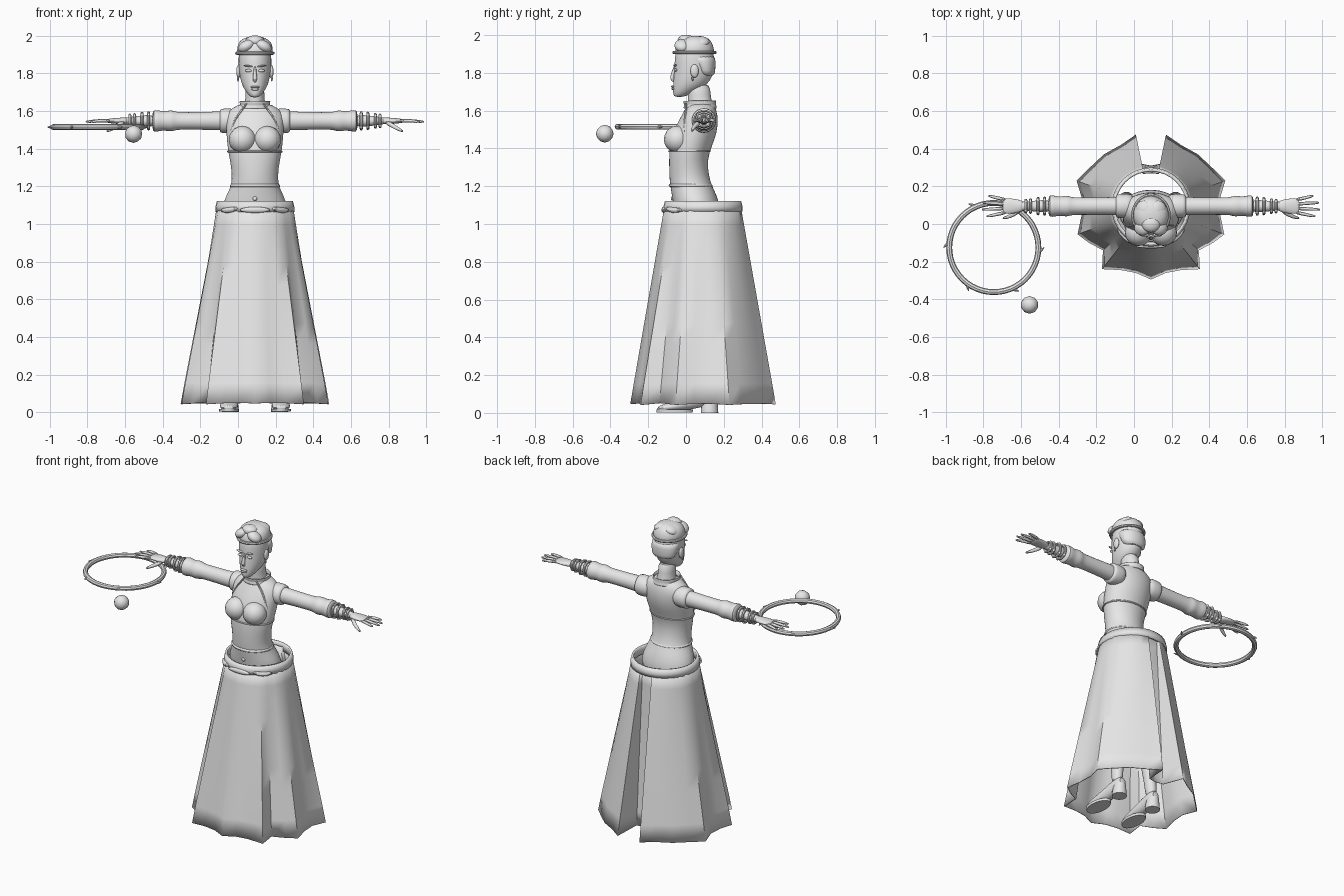
import bpy, bmesh, math
from mathutils import Vector, Matrix

CX = 0.09  # the figure stands off centre, balanced by the hoop
cube = bpy.data.objects.get("Cube")
if cube:
    bpy.data.objects.remove(cube, do_unlink=True)

grey = bpy.data.materials.new("plain_grey")
grey.use_nodes = True
COLOUR = (0.8, 0.8, 0.8, 1)
grey.diffuse_color = COLOUR
grey.node_tree.nodes["Principled BSDF"].inputs["Base Color"].default_value = COLOUR

X, Y, Z = Vector((1, 0, 0)), Vector((0, 1, 0)), Vector((0, 0, 1))


def finish(name, bm, subdiv=0, thick=0, angle=40, dx=CX):
    bmesh.ops.translate(bm, verts=bm.verts, vec=(dx, 0, 0))
    bmesh.ops.recalc_face_normals(bm, faces=bm.faces)
    mesh = bpy.data.meshes.new(name)
    bm.to_mesh(mesh)
    bm.free()
    mesh.materials.append(grey)
    ob = bpy.data.objects.new(name, mesh)
    bpy.context.collection.objects.link(ob)
    if thick:
        ob.modifiers.new("Thickness", "SOLIDIFY").thickness = thick
    if subdiv:
        ob.modifiers.new("Smooth", "SUBSURF").levels = subdiv
    bpy.ops.object.select_all(action="DESELECT")
    ob.select_set(True)
    bpy.context.view_layer.objects.active = ob
    bpy.ops.object.shade_smooth_by_angle(angle=math.radians(angle))
    return ob


def bridge(bm, rows, caps=True):
    n = len(rows[0])
    for a, b in zip(rows, rows[1:]):
        for i in range(n):
            j = (i + 1) % n
            bm.faces.new((a[i], a[j], b[j], b[i]))
    if caps:
        bm.faces.new(rows[0])
        bm.faces.new(rows[-1])


def loft(name, sections, u=X, v=Y, n=20, subdiv=1, caps=True, thick=0):
    """Skin elliptical sections given as (centre, radius along u, radius along v)."""
    bm = bmesh.new()
    turns = [math.tau * i / n for i in range(n)]
    rows = [[bm.verts.new(Vector(c) + u * ru * math.cos(t) + v * rv * math.sin(t)) for t in turns]
            for c, ru, rv in sections]
    bridge(bm, rows, caps)
    return finish(name, bm, subdiv, thick)


def body(name, rows, **kw):
    """Upright loft from rows of (height, front y, back y, half width)."""
    return loft(name, [((0, (f + b) / 2, z), w, (b - f) / 2) for z, f, b, w in rows], **kw)


def blob(name, at, size, tilt=0, n=16):
    bm = bmesh.new()
    m = Matrix.Translation(at) @ Matrix.Rotation(tilt, 4, "Y") @ Matrix.Diagonal((*size, 1))
    bmesh.ops.create_uvsphere(bm, u_segments=n, v_segments=n // 2 + 2, radius=1, matrix=m)
    return finish(name, bm, angle=60)


def tube(name, points, radii, n=8, subdiv=1):
    """Tapered tube through points, with its ends closed."""
    pts = [Vector(p) for p in points]
    bm = bmesh.new()
    rows = []
    for i, (p, r) in enumerate(zip(pts, radii)):
        d = (pts[min(i + 1, len(pts) - 1)] - pts[max(i - 1, 0)]).normalized()
        u = d.cross(Y if abs(d.y) < 0.8 else Z).normalized()
        v = d.cross(u)
        rows.append([bm.verts.new(p + r * (u * math.cos(t) + v * math.sin(t)))
                     for t in (math.tau * k / n for k in range(n))])
    bridge(bm, rows)
    return finish(name, bm, subdiv)


def hoop(name, at, ru, rv, minor, u=X, v=Y, n=40, dx=CX):
    """Closed elliptical ring lying in the plane of u and v."""
    w = u.cross(v)
    bm = bmesh.new()
    rows = []
    for i in range(n):
        t = math.tau * i / n
        out = u * math.cos(t) + v * math.sin(t)
        c = Vector(at) + u * ru * math.cos(t) + v * rv * math.sin(t)
        rows.append([bm.verts.new(c + minor * (out * math.cos(s) + w * math.sin(s)))
                     for s in (math.tau * k / 8 for k in range(8))])
    bridge(bm, rows + rows[:1], caps=False)
    return finish(name, bm, dx=dx)


# Torso, bodice hem and neck
body("torso", [(1.0, -.03, .18, .16), (1.06, -.06, .185, .175), (1.12, -.07, .175, .168), (1.18, -.08, .15, .138),
               (1.22, -.087, .13, .122), (1.3, -.09, .113, .125), (1.38, -.09, .122, .143), (1.45, -.08, .155, .15),
               (1.52, -.055, .17, .155), (1.58, -.02, .168, .16), (1.62, .0, .155, .12), (1.645, .02, .14, .06)], n=28)
body("bodice_hem", [(1.19, -.092, .145, .138), (1.205, -.094, .142, .136), (1.22, -.09, .135, .126)], n=28)
hoop("underbust_seam", (0, .018, 1.385), .143, .108, .005)
body("neck", [(1.6, .01, .15, .07), (1.64, .01, .14, .054), (1.68, .01, .13, .05), (1.75, .0, .13, .052)])
body("collar", [(1.61, -.01, .16, .085), (1.63, .0, .15, .07), (1.655, -.012, .155, .078)], caps=False, thick=.008)

# Head and hair
body("head", [(1.672, -.06, -.015, .018), (1.685, -.068, .02, .034), (1.71, -.07, .07, .053), (1.74, -.068, .115, .07),
              (1.78, -.066, .14, .08), (1.83, -.06, .15, .087), (1.88, -.062, .15, .088), (1.92, -.05, .145, .085),
              (1.96, -.03, .13, .07), (1.985, .0, .09, .03)], n=24)
tube("nose", [(0, -.058, 1.84), (0, -.068, 1.80), (0, -.077, 1.768), (0, -.062, 1.752)], (.007, .01, .014, .006))
blob("upper_lip", (0, -.069, 1.728), (.025, .01, .006))
blob("lower_lip", (0, -.068, 1.716), (.02, .01, .007))
body("hair_nape", [(1.78, .07, .15, .07), (1.81, .05, .156, .084), (1.86, .02, .158, .091), (1.9, -.02, .155, .092)])
body("hair_crown", [(1.89, -.062, .153, .092), (1.92, -.058, .15, .097), (1.955, -.048, .142, .093),
                    (1.98, -.025, .125, .075), (1.997, .01, .09, .035)], n=24)
hoop("headband", (0, .045, 1.908), .096, .108, .009)
blob("top_curl", (0, .0, 1.972), (.05, .045, .03))
for s in (-1, 1):
    blob("hair_roll", (s * .045, -.02, 1.945), (.047, .042, .03), s * .5)
    blob("back_curl", (s * .04, .075, 1.965), (.045, .05, .025), s * .4)
    blob("eye", (s * .034, -.055, 1.815), (.019, .008, .008))
    blob("eyebrow", (s * .036, -.058, 1.84), (.025, .009, .005), s * -.15)
    blob("ear", (s * .087, .045, 1.81), (.012, .022, .035))
    tube("earring", [(s * .09, .035, 1.785), (s * .09, .035, 1.755)], (.007, .005))

# Bust, jacket, arms and hands
AY, AZ = .095, 1.548
for s in (-1, 1):
    blob("bust", (s * .066, -.045, 1.448), (.073, .072, .072))
    tube("jacket_edge", [(s * .04, .0, 1.645), (s * .075, .0, 1.60), (s * .105, -.008, 1.56),
                         (s * .13, -.01, 1.49), (s * .143, .02, 1.41)], (.006,) * 5)

    def along_arm(name, rows, **kw):
        """Loft along the arm from rows of (distance out, half depth, half height)."""
        return loft(name, [((s * x, AY, AZ), d, h) for x, d, h in rows], Y, Z, **kw)

    along_arm("shoulder_cap", [(.08, .06, .06), (.13, .068, .068), (.175, .064, .066), (.19, .06, .064)], n=16)
    along_arm("sleeve", [(.1, .052, .055), (.2, .048, .05), (.3, .047, .047), (.41, .046, .046), (.425, .05, .052),
                         (.45, .058, .058), (.48, .05, .05), (.51, .056, .056), (.54, .06, .06), (.545, .04, .04)])
    along_arm("forearm", [(.53, .037, .036), (.6, .031, .03), (.66, .024, .021), (.7, .026, .017)])
    along_arm("hand", [(.67, .024, .018), (.7, .034, .018), (.735, .041, .016), (.775, .042, .012), (.79, .036, .008)])
    for x, r in ((.565, .043), (.6, .041), (.64, .034), (.665, .031)):
        hoop("bracelet", (s * x, AY, AZ), r, r, .008, Y, Z, n=20)
        for k in range(4):
            t = math.tau * (k + .5) / 4
            blob("bracelet_stud", (s * x, AY + r * math.cos(t), AZ + r * math.sin(t)), (.008, .011, .011), n=8)
    for i, reach in enumerate((.875, .9, .895, .865)):
        y = AY + (i - 1.5) * .022
        tip = AY + (i - 1.5) * .036
        tube("finger", [(s * .765, y, AZ), (s * .82, (y + tip) / 2, AZ + .002), (s * (reach - .01), tip, AZ - .004),
                        (s * reach, tip, AZ - .005)], (.011, .01, .008, .004))
    tube("thumb", [(s * .695, AY - .02, AZ - .005), (s * .73, AY - .045, AZ - .025), (s * .765, AY - .06, AZ - .045),
                   (s * .79, AY - .065, AZ - .058)], (.014, .013, .01, .006))

# Fluted skirt: half hem outline from front to back, gathered up to a round waist
HALF = [(0, -.295), (.08, -.26), (.16, -.245), (.26, -.24), (.255, -.14), (.33, -.1), (.39, -.055), (.37, .04),
        (.365, .13), (.395, .23), (.33, .295), (.25, .37), (.16, .42), (.08, .475), (.05, .32), (0, .31)]
hem = HALF + [(-x, y) for x, y in HALF[-2:0:-1]]
hub = Vector((0, .09))
bm = bmesh.new()
rows = []
for step in range(11):
    f = step / 10
    ring = []
    for x, y in hem:
        p = Vector((x, y)) - hub
        inner = y > .3 and abs(x) < .06
        q = hub + p.lerp(p.normalized() * (.185 if inner else .203), f)
        dip = .012 * (p.length - .36) / .1 if step == 0 else 0
        ring.append(bm.verts.new((q.x, q.y, .05 - dip + 1.05 * f)))
    rows.append(ring)
bridge(bm, rows, caps=False)
finish("skirt", bm, thick=.006, angle=50)
loft("waistband", [((0, .09, 1.065), .209, .209), ((0, .09, 1.09), .21, .21), ((0, .09, 1.122), .202, .202)],
     n=32, subdiv=0, caps=False, thick=.014)
blob("front_buckle", (0, -.118, 1.075), (.08, .012, .016))
for s in (-1, 1):
    tube("belt_flap", [(s * .09, -.105, 1.085), (s * .14, -.07, 1.07), (s * .18, -.02, 1.075)], (.012, .018, .012))
blob("belly_jewel", (0, -.072, 1.135), (.012, .008, .012), n=8)

# Legs and heeled shoes
for s in (-1, 1):
    loft("leg", [((s * .085, .07, 1.05), .085, .1), ((s * .09, .07, .85), .08, .085), ((s * .1, .07, .58), .052, .058),
                 ((s * .115, .09, .4), .05, .056), ((s * .13, .105, .2), .034, .038), ((s * .135, .11, .08), .034, .04)])
    loft("shoe", [((s * .13, .165, .085), .026, .03), ((s * .13, .13, .085), .036, .045), ((s * .132, .06, .07), .038, .045),
                  ((s * .135, -.02, .042), .048, .034), ((s * .14, -.1, .028), .052, .023), ((s * .14, -.155, .022), .026, .012)],
         X, Z, n=16)
    loft("shoe_heel", [((s * .13, .125, 0), .045, .046), ((s * .13, .125, .035), .042, .044),
                       ((s * .13, .13, .075), .034, .038)], subdiv=0)
    loft("shoe_sole", [((s * .138, -.06, .003), .052, .095), ((s * .138, -.06, .018), .054, .097)], subdiv=0)

# Hoop with small spikes, and the faceted ball beside it
centre = Vector((-.745, -.125, 1.515))
hoop("hand_hoop", centre, .237, .237, .0155, n=48, dx=0)
for k in range(6):
    t = math.tau * (k + .05) / 6 + .9
    out = Vector((math.cos(t), math.sin(t), 0))
    side = Vector((-out.y, out.x, 0))
    base = centre - X * CX + out * .24
    tube("hoop_spike", [base, base + out * .015 + side * .012, base + out * .026 + side * .026],
         (.01, .007, .002), subdiv=0)
bm = bmesh.new()
bmesh.ops.create_icosphere(bm, subdivisions=2, radius=.047, matrix=Matrix.Translation((-.555, -.43, 1.478)))
finish("ball", bm, dx=0)
